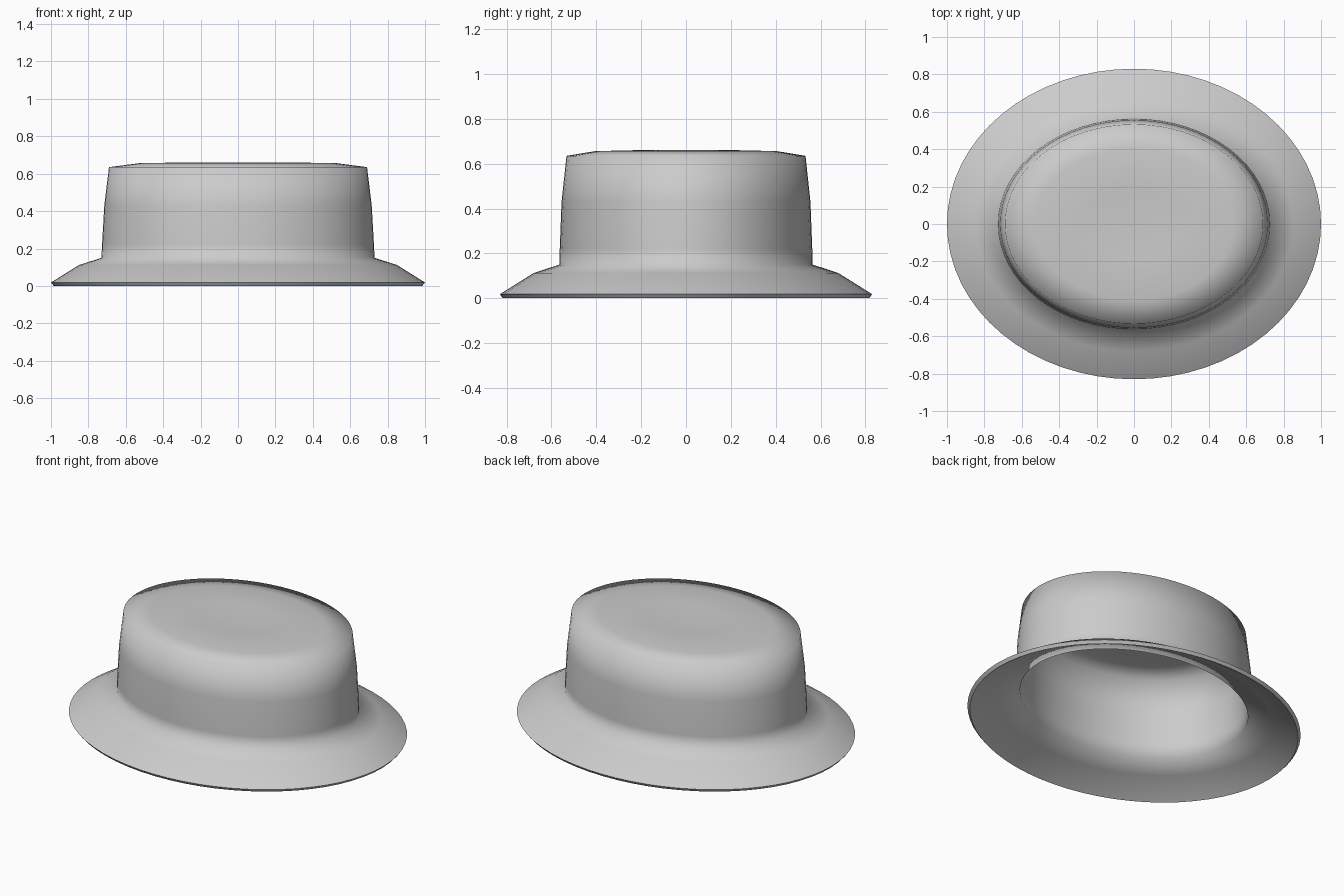
import bpy, bmesh, math

if "Cube" in bpy.data.objects:
    bpy.data.objects.remove(bpy.data.objects["Cube"])

SIDES = 64

# Hat cross-section: (x radius, y radius, height), outside from crown centre
# to brim edge, then back up the inside
outer = [
    (0.25, 0.19, 0.661), (0.53, 0.405, 0.656), (0.69, 0.533, 0.635),
    (0.715, 0.555, 0.43), (0.727, 0.563, 0.22), (0.73, 0.565, 0.15),
    (0.85, 0.68, 0.112), (1.0, 0.83, 0.018),
]
inner = [
    (0.985, 0.817, 0.0), (0.84, 0.67, 0.09), (0.70, 0.54, 0.128),
    (0.697, 0.537, 0.22), (0.688, 0.53, 0.43), (0.662, 0.508, 0.61),
    (0.52, 0.397, 0.63), (0.25, 0.19, 0.635),
]

bm = bmesh.new()


def ring(rx, ry, z):
    return [bm.verts.new((rx * math.cos(2 * math.pi * i / SIDES),
                          ry * math.sin(2 * math.pi * i / SIDES), z))
            for i in range(SIDES)]


def cap(loop, z):
    centre = bm.verts.new((0, 0, z))
    for i in range(SIDES):
        bm.faces.new((centre, loop[i], loop[(i + 1) % SIDES]))


# Walls between neighbouring rings
rings = [ring(*p) for p in outer + inner]
for a, b in zip(rings, rings[1:]):
    for i in range(SIDES):
        j = (i + 1) % SIDES
        bm.faces.new((a[i], b[i], b[j], a[j]))

# Dimpled crown top, outside and inside
cap(rings[0], 0.64)
cap(rings[-1], 0.614)
bmesh.ops.recalc_face_normals(bm, faces=bm.faces)

mesh = bpy.data.meshes.new("hat")
bm.to_mesh(mesh)
bm.free()
hat = bpy.data.objects.new("hat", mesh)
bpy.context.collection.objects.link(hat)

# Plain felt colour
felt = bpy.data.materials.new("light grey felt")
felt.diffuse_color = (0.6, 0.6, 0.6, 1)
felt.use_nodes = True
felt.node_tree.nodes["Principled BSDF"].inputs["Base Color"].default_value = felt.diffuse_color
mesh.materials.append(felt)

# Smooth felt with a crisp brim edge
bpy.context.view_layer.objects.active = hat
hat.select_set(True)
bpy.ops.object.shade_smooth_by_angle(angle=math.radians(80))
